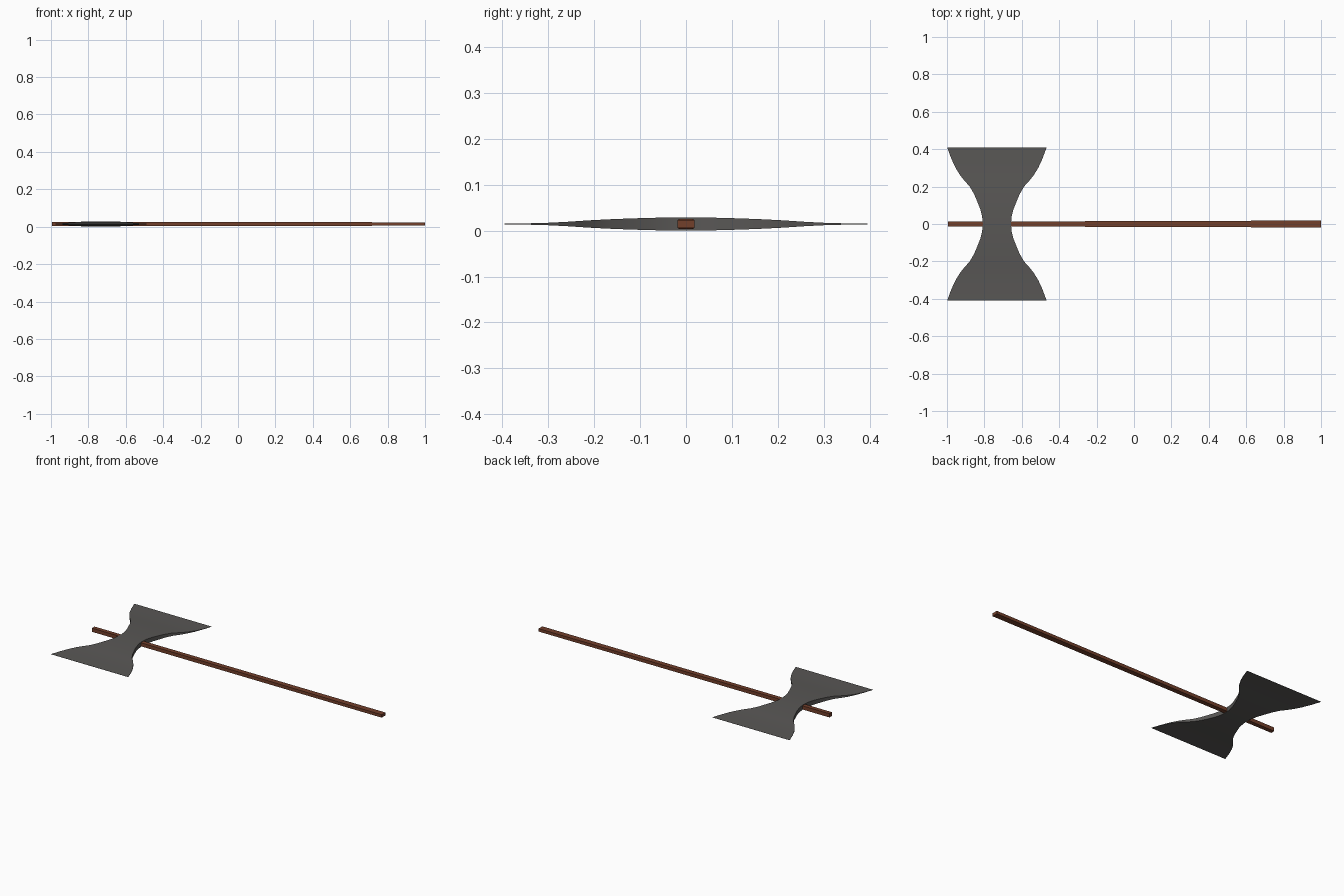
import bpy
import bmesh

if "Cube" in bpy.data.objects:
    bpy.data.objects.remove(bpy.data.objects["Cube"])

ZC = 0.0145      # mid height of the axe
XC = -0.733      # centre of the head along the handle


def material(name, rgb):
    m = bpy.data.materials.new(name)
    m.diffuse_color = (*rgb, 1)
    m.use_nodes = True
    m.node_tree.nodes["Principled BSDF"].inputs["Base Color"].default_value = m.diffuse_color
    return m


def loft(name, sections, mat):
    """Bridge a list of four-cornered sections and cap both ends."""
    bm = bmesh.new()
    rings = [[bm.verts.new(p) for p in s] for s in sections]
    for a, b in zip(rings, rings[1:]):
        for i in range(4):
            j = (i + 1) % 4
            bm.faces.new((a[i], a[j], b[j], b[i]))
    bm.faces.new(rings[0])
    bm.faces.new(rings[-1])
    bmesh.ops.recalc_face_normals(bm, faces=bm.faces)
    mesh = bpy.data.meshes.new(name)
    bm.to_mesh(mesh)
    bm.free()
    mesh.materials.append(mat)
    obj = bpy.data.objects.new(name, mesh)
    bpy.context.collection.objects.link(obj)
    return obj


steel = material("dark grey steel", (0.10, 0.096, 0.092))
wood = material("brown wood", (0.17, 0.05, 0.024))

# Double blade: distance from handle, half width, half thickness
half = [(0.0, 0.075, 0.0145), (0.04, 0.079, 0.0142), (0.08, 0.089, 0.0133),
        (0.12, 0.105, 0.0121), (0.16, 0.122, 0.0106), (0.20, 0.145, 0.0086),
        (0.23, 0.172, 0.0067), (0.26, 0.196, 0.0047), (0.30, 0.221, 0.0027),
        (0.35, 0.244, 0.0013), (0.41, 0.266, 0.0003)]
rows = [(-y, w, t) for y, w, t in half[:0:-1]] + half
head = loft("double_blade",
            [[(XC - w, y, ZC - t), (XC + w, y, ZC - t),
              (XC + w, y, ZC + t), (XC - w, y, ZC + t)] for y, w, t in rows],
            steel)

# Handle: wide and flat at the grip, squarer at the head end
ends = [(-0.995, 0.0125, 0.0115), (1.0, 0.0185, 0.009)]
loft("handle",
     [[(x, -w, ZC - t), (x, w, ZC - t), (x, w, ZC + t), (x, -w, ZC + t)]
      for x, w, t in ends], wood)

# Smooth the blade while keeping its rim crisp
bpy.context.view_layer.objects.active = head
head.select_set(True)
bpy.ops.object.shade_smooth_by_angle(angle=0.6)
